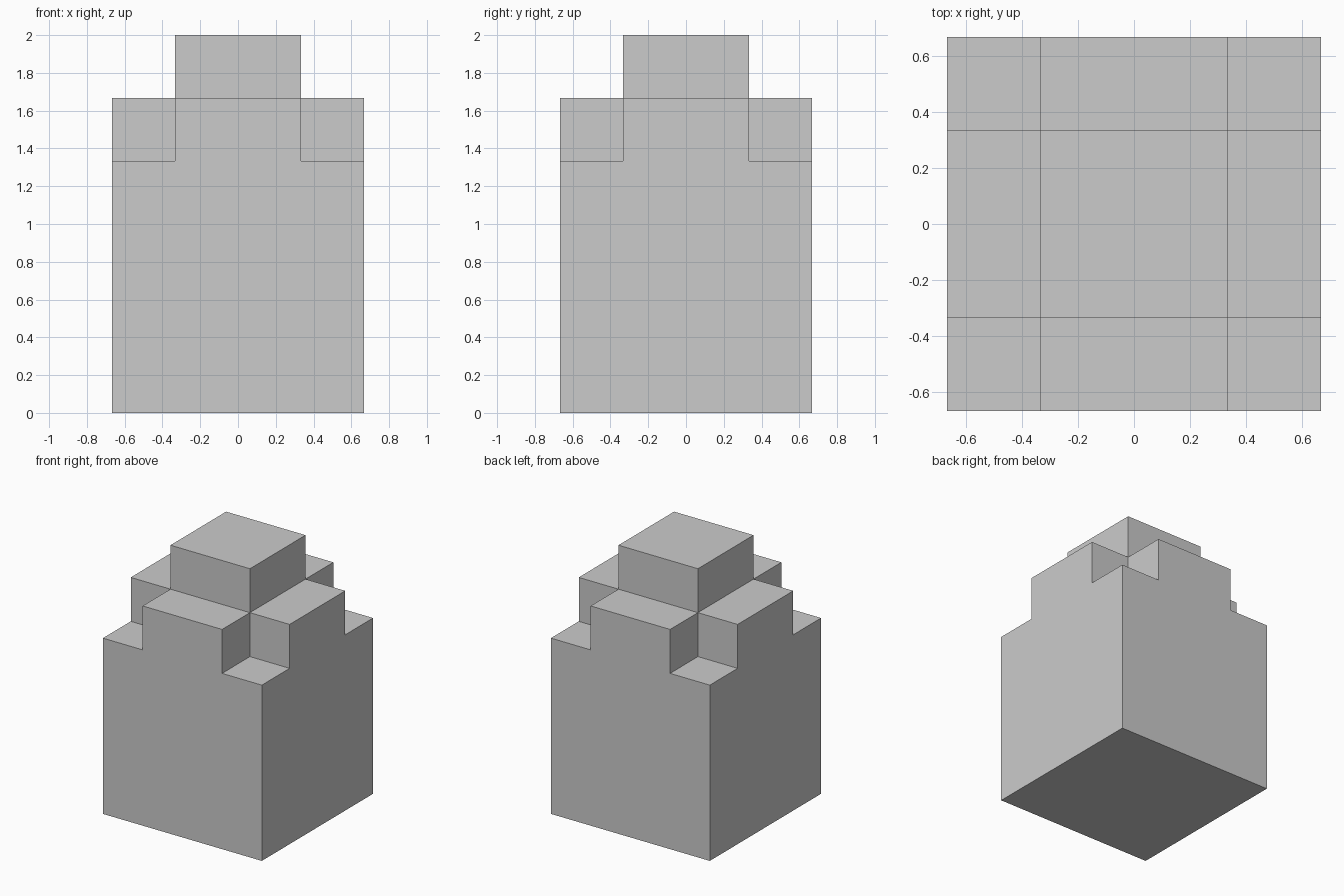
import bpy
import bmesh
import math

if "Cube" in bpy.data.objects:
    bpy.data.objects.remove(bpy.data.objects["Cube"])

STEP = 1 / 3      # height of each step
CELL = 2 / 3      # width of the central column
SIDE = 4 / 3      # overall width


def raise_faces(bm, faces, height):
    """Extrude a face region straight up and return its new top faces."""
    geom = bmesh.ops.extrude_face_region(bm, geom=faces)["geom"]
    verts = [g for g in geom if isinstance(g, bmesh.types.BMVert)]
    bmesh.ops.translate(bm, verts=verts, vec=(0, 0, height))
    return [g for g in geom if isinstance(g, bmesh.types.BMFace)]


def is_middle(value):
    return abs(value) < CELL / 2


bm = bmesh.new()

# Square footprint, cut into a wide middle band and narrow edge bands
bmesh.ops.create_grid(bm, x_segments=3, y_segments=3, size=SIDE / 2)
for v in bm.verts:
    for i in (0, 1):
        if abs(v.co[i]) < SIDE / 2 - 0.01:
            v.co[i] = math.copysign(CELL / 2, v.co[i])

# Main block
top = raise_faces(bm, bm.faces[:], 4 * STEP)

# Cross-shaped step, leaving the four corners low
cross = [f for f in top
         if any(is_middle(c) for c in f.calc_center_median().xy)]
top = raise_faces(bm, cross, STEP)

# Central cap
cap = [f for f in top
       if all(is_middle(c) for c in f.calc_center_median().xy)]
raise_faces(bm, cap, STEP)

# Clean flat faces
bmesh.ops.recalc_face_normals(bm, faces=bm.faces[:])
bmesh.ops.dissolve_limit(bm, angle_limit=math.radians(1),
                         verts=bm.verts[:], edges=bm.edges[:])

mesh = bpy.data.meshes.new("stepped_block")
bm.to_mesh(mesh)
bm.free()
block = bpy.data.objects.new("stepped_block", mesh)
bpy.context.collection.objects.link(block)
